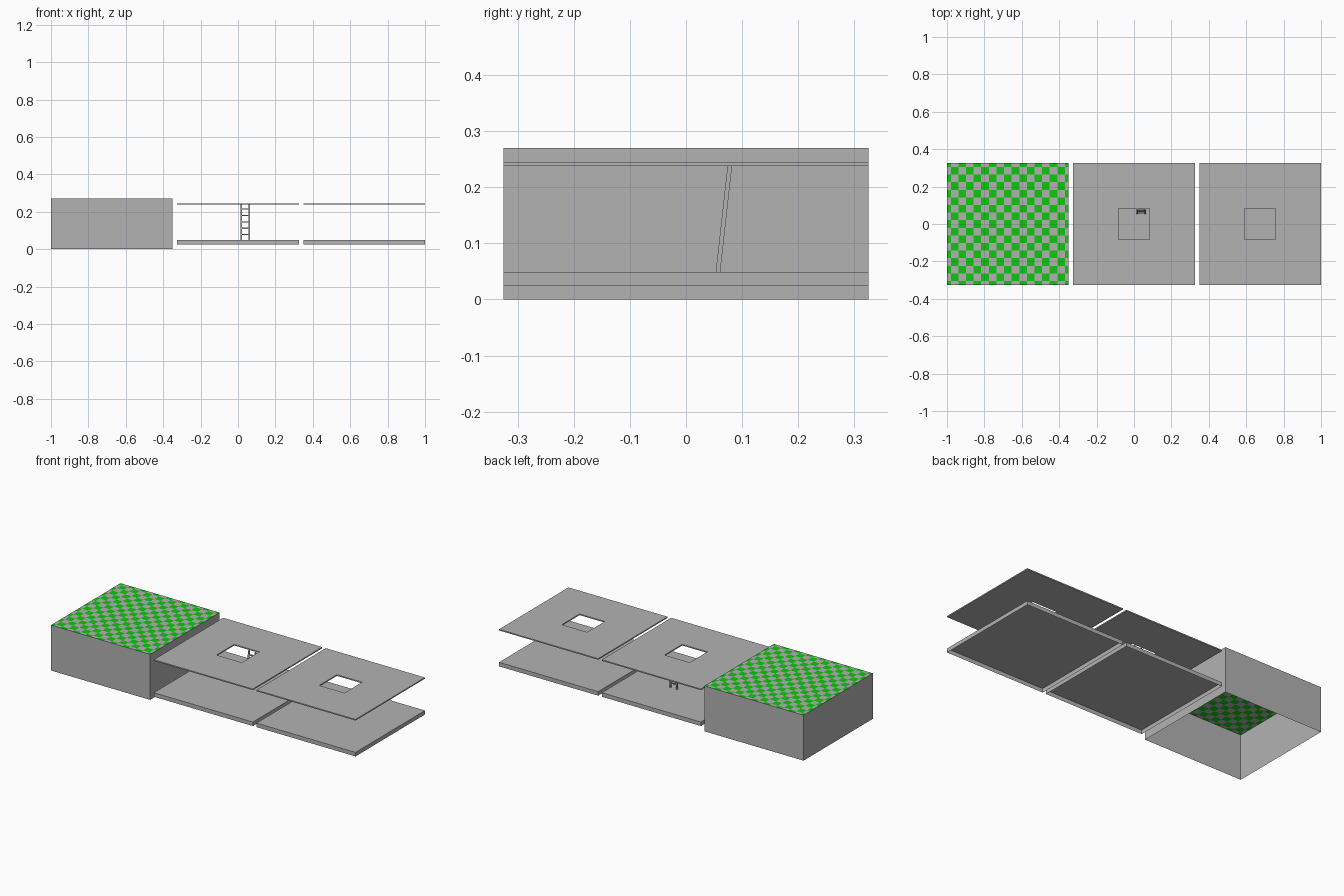
import bpy
import bmesh
from mathutils import Vector

if "Cube" in bpy.data.objects:
    bpy.data.objects.remove(bpy.data.objects["Cube"])

H = 0.3255          # half width of every square module
HOLE = 0.083        # half width of the hatch opening
PITCH = 0.6745      # spacing between modules


def material(name, colour):
    m = bpy.data.materials.new(name)
    m.diffuse_color = (*colour, 1)
    m.use_nodes = True
    m.node_tree.nodes["Principled BSDF"].inputs["Base Color"].default_value = m.diffuse_color
    return m


grey = material("stone_grey", (0.45, 0.45, 0.45))
green = material("grass_green", (0.005, 0.57, 0.005))


def finish(name, bm, mats=(grey,)):
    mesh = bpy.data.meshes.new(name)
    bm.to_mesh(mesh)
    bm.free()
    for m in mats:
        mesh.materials.append(m)
    ob = bpy.data.objects.new(name, mesh)
    bpy.context.collection.objects.link(ob)
    return ob


def square(bm, cx, z, h):
    return [bm.verts.new((cx + sx * h, sy * h, z))
            for sx, sy in ((-1, -1), (1, -1), (1, 1), (-1, 1))]


def bridge(bm, a, b):
    for i in range(4):
        j = (i + 1) % 4
        bm.faces.new((a[i], a[j], b[j], b[i]))


def open_shell(bm, cx, z0, z1, capped=True):
    """Square walls, open underneath."""
    low, top = square(bm, cx, z0, H), square(bm, cx, z1, H)
    bridge(bm, low, top)
    if capped:
        bm.faces.new(top)


# Terrain block: open-bottomed walls with a checkered grass top
bm = bmesh.new()
open_shell(bm, -PITCH, 0, 0.27, capped=False)
cell = 2 * H / 16
cuts = [-H] + [-H + cell * (i + 0.5) for i in range(16)] + [H]
grid = [[bm.verts.new((x - PITCH, y, 0.27)) for y in cuts] for x in cuts]
for i in range(17):
    for j in range(17):
        f = bm.faces.new((grid[i][j], grid[i + 1][j],
                          grid[i + 1][j + 1], grid[i][j + 1]))
        f.material_index = 1 if (i + j) % 2 == 0 else 0
finish("terrain_block", bm, (grey, green))

# Two room modules: hollow floor slab and thin ceiling with a square hatch
for label, cx in (("middle", 0), ("right", PITCH)):
    bm = bmesh.new()
    open_shell(bm, cx, 0.025, 0.049)
    finish(label + "_floor", bm)

    bm = bmesh.new()
    z0, z1 = 0.238, 0.245
    lo, hi = square(bm, cx, z0, H), square(bm, cx, z1, H)
    lo_in, hi_in = square(bm, cx, z0, HOLE), square(bm, cx, z1, HOLE)
    bridge(bm, lo, hi)
    bridge(bm, hi, hi_in)
    bridge(bm, hi_in, lo_in)
    bridge(bm, lo_in, lo)
    bmesh.ops.recalc_face_normals(bm, faces=bm.faces)
    finish(label + "_ceiling", bm)


# Leaning ladder: two rails sheared back in y, joined by rungs
def lean(z):
    return 0.057 + (z - 0.049) * 0.021 / 0.189


def leaning_bar(bm, x0, x1, z0, z1, depth):
    verts = bmesh.ops.create_cube(bm, size=1)["verts"]
    for v in verts:
        z = z0 if v.co.z < 0 else z1
        x = x0 if v.co.x < 0 else x1
        v.co = Vector((x, lean(z) + v.co.y * depth, z))


bm = bmesh.new()
for x in (0.014, 0.057):
    leaning_bar(bm, x, x + 0.008, 0.049, 0.238, 0.008)
finish("ladder_rails", bm)

bm = bmesh.new()
for i in range(5):
    z = 0.078 + i * 0.034
    leaning_bar(bm, 0.022, 0.057, z - 0.003, z + 0.003, 0.007)
finish("ladder_rungs", bm)
